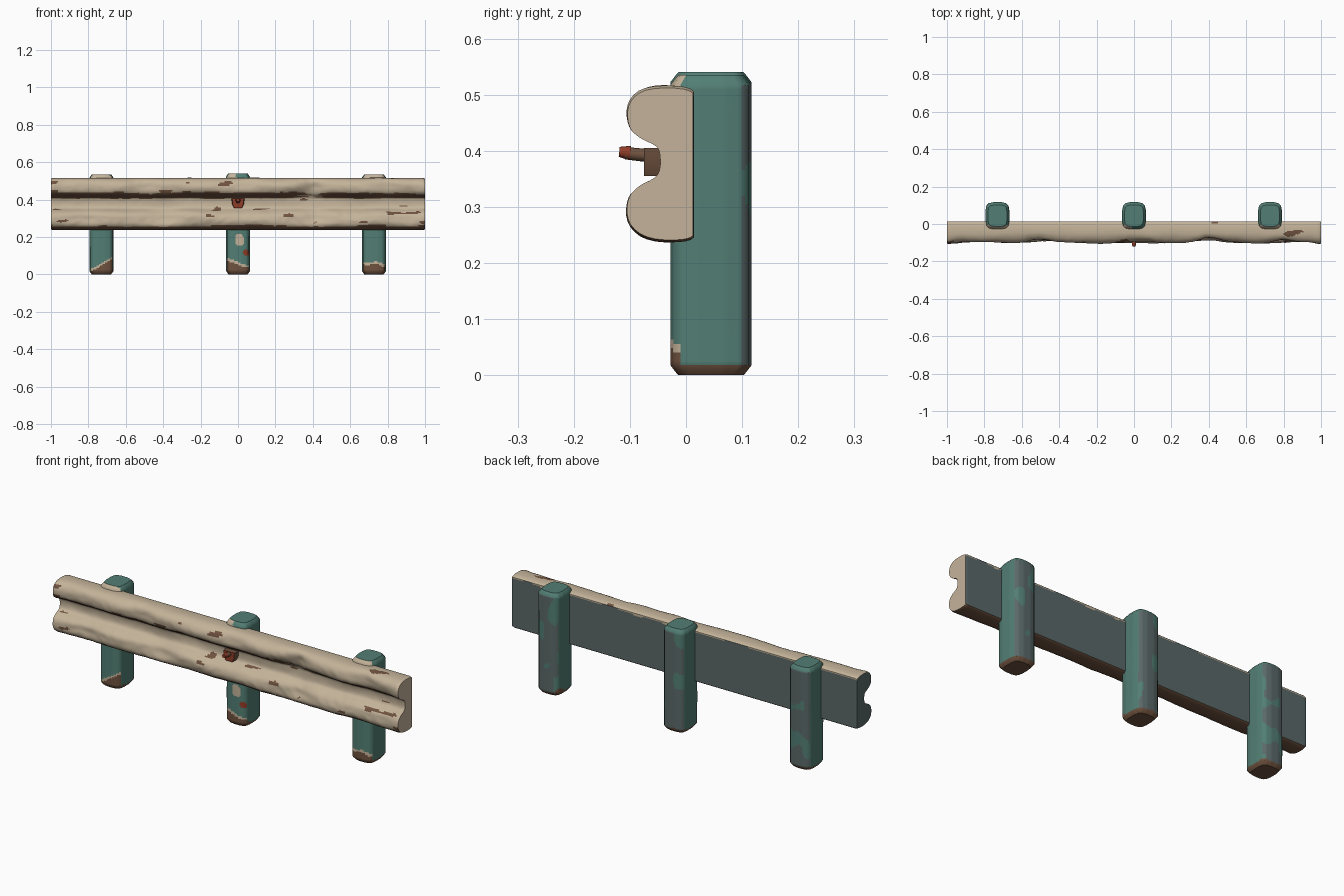
import bpy, bmesh, math
from mathutils import Vector, Matrix, noise

if "Cube" in bpy.data.objects:
    bpy.data.objects.remove(bpy.data.objects["Cube"])


def make_material(name, rgb):
    m = bpy.data.materials.new(name)
    m.use_nodes = True
    m.diffuse_color = (*rgb, 1)
    bsdf = m.node_tree.nodes["Principled BSDF"]
    bsdf.inputs["Base Color"].default_value = (*rgb, 1)
    bsdf.inputs["Roughness"].default_value = 0.8
    return m


BEIGE, TEAL, BROWN, GREY, RED = range(5)
MATERIALS = [
    make_material("beige paint", (0.55, 0.45, 0.32)),
    make_material("teal paint", (0.085, 0.21, 0.175)),
    make_material("brown rust", (0.16, 0.085, 0.05)),
    make_material("bare grey metal", (0.105, 0.14, 0.14)),
    make_material("red rust", (0.28, 0.045, 0.02)),
]


def wobble(x, y, z, seed=0):
    return noise.noise(Vector((x + seed * 7.3, y + seed * 3.1, z)))


def round_corners(pts, times):
    """Corner cutting on a closed outline."""
    for _ in range(times):
        out = []
        for i, p in enumerate(pts):
            q = pts[(i + 1) % len(pts)]
            out += [p.lerp(q, 0.25), p.lerp(q, 0.75)]
        pts = out
    return pts


def densify(pts, step):
    """Split the long edges of a closed outline."""
    out = []
    for i, p in enumerate(pts):
        q = pts[(i + 1) % len(pts)]
        n = max(1, round((q - p).length / step))
        out += [p.lerp(q, k / n) for k in range(n)]
    return out


def finish(name, bm, rule):
    bmesh.ops.recalc_face_normals(bm, faces=bm.faces)
    for f in bm.faces:
        f.material_index = rule(f.calc_center_median(), f.normal)
    mesh = bpy.data.meshes.new(name)
    bm.to_mesh(mesh)
    bm.free()
    for m in MATERIALS:
        mesh.materials.append(m)
    ob = bpy.data.objects.new(name, mesh)
    bpy.context.collection.objects.link(ob)
    bpy.ops.object.select_all(action="DESELECT")
    ob.select_set(True)
    bpy.context.view_layer.objects.active = ob
    bpy.ops.object.shade_smooth_by_angle(angle=math.radians(40))
    return ob


def loft(name, outline, stations, place, rule):
    """Sweep an outline through (position, scale) stations and cap it."""
    centre = sum(outline, Vector((0, 0))) / len(outline)
    bm = bmesh.new()
    rings = []
    for t, s in stations:
        ring = [centre + (p - centre) * s for p in outline]
        rings.append([bm.verts.new(place(t, p)) for p in ring])
    n = len(outline)
    for a, b in zip(rings, rings[1:]):
        for i in range(n):
            j = (i + 1) % n
            bm.faces.new((a[i], a[j], b[j], b[i]))
    bm.faces.new(rings[0])
    bm.faces.new(rings[-1])
    return finish(name, bm, rule)


def stations(lo, hi, count, edge, shrink):
    """Even stations with rounded-off ends."""
    ends = [(0, shrink), (edge * 0.3, (1 + shrink * 2) / 3), (edge, 1)]
    mid = [(lo + edge + (hi - lo - 2 * edge) * k / count, 1)
           for k in range(1, count)]
    return ([(lo + d, s) for d, s in ends] + mid
            + [(hi - d, s) for d, s in reversed(ends)])


# Rail: double-ridged profile in (y, z), dented along its length
half = [(0.014, 0.515), (-0.072, 0.517), (-0.106, 0.49), (-0.106, 0.445),
        (-0.085, 0.424), (-0.052, 0.41), (-0.046, 0.395)]
lower = [(-0.046, 0.365), (-0.056, 0.35), (-0.084, 0.338), (-0.107, 0.315),
         (-0.107, 0.267), (-0.068, 0.237), (0.014, 0.237)]
rail_profile = [Vector(p) for p in
                [(0.014, 0.49)] + half + lower + [(0.014, 0.26)]]
rail_outline = densify(round_corners(rail_profile, 2), 0.007)

# Dents: x, z, width, height, depth
DENTS = [(0.4, 0.46, 0.06, 0.05, 0.03), (0.32, 0.43, 0.08, 0.03, 0.02),
         (0.42, 0.31, 0.07, 0.04, 0.025), (-0.38, 0.31, 0.09, 0.05, 0.022),
         (-0.52, 0.47, 0.07, 0.04, 0.015), (0.05, 0.48, 0.08, 0.04, 0.014),
         (0.8, 0.46, 0.07, 0.05, 0.014), (-0.8, 0.3, 0.08, 0.04, 0.013)]


def place_rail(t, p):
    y, z = p
    front = min(1, max(0, (-0.02 - y) / 0.06))
    push = 0.006 + 0.011 * wobble(t * 5, 0, z * 14)
    push += 0.004 * abs(wobble(t * 17, 1, z * 22))
    for dx, dz, w, h, d in DENTS:
        push += d * math.exp(-((t - dx) / w) ** 2 - ((z - dz) / h) ** 2)
    inside = min(1, max(0, (0.99 - abs(t)) / 0.05))
    sag = 0.004 * wobble(t * 6, 5, 0) * inside * front
    return Vector((t, y + max(push, 0) * front * inside, z + sag))


def colour_rail(c, n):
    chip = wobble(c.x * 9, c.y * 20, c.z * 30, 2)
    if n.x < -0.7:
        return GREY
    if n.y > 0.75:
        return BEIGE if c.z > 0.5 + 0.01 * chip else GREY
    if c.x < -0.965 and 0.42 < c.z < 0.5 and chip > -0.1 and n.y < 0:
        return BROWN
    if n.z < -0.62 + 0.2 * chip and abs(n.x) < 0.7:
        return BROWN
    if chip > 0.52 and abs(n.x) < 0.7:
        return BROWN
    return BEIGE


loft("rail", rail_outline, stations(-1, 1, 220, 0.012, 0.97),
     place_rail, colour_rail)


# Posts: rounded upright bars with worn feet
def add_post(name, cx, height, slope, seed):
    corners = [(-0.064, -0.028), (0.064, -0.028), (0.064, 0.117), (-0.064, 0.117)]
    box = [Vector(p) for p in corners]
    cut = []
    for i, p in enumerate(box):
        for q in (box[i - 1], box[(i + 1) % 4]):
            cut.append(p + (q - p).normalized() * 0.024)
    outline = densify(round_corners(cut, 1), 0.007)

    def place(t, p):
        lump = 1 + 0.02 * wobble(p.x * 8, p.y * 8, t * 5, seed)
        return Vector((cx + p.x * lump, p.y, t))

    def colour(c, n):
        x = c.x - cx
        patch = wobble(x * 14, c.y * 14, c.z * 9, seed)
        worn = 0.05 + slope * x + 0.025 * patch
        if n.z < -0.5:
            return BROWN
        if c.z < 0.012 + 0.05 * patch and abs(n.z) < 0.9:
            return BROWN
        if n.y < -0.5:
            if c.z < worn:
                return BROWN
            if c.z < worn + 0.014:
                return BEIGE
            if c.z > height - 0.035 + 0.03 * patch and seed != 2 and n.z < 0.7:
                return BEIGE
            if seed == 2:
                if math.hypot(x - 0.005, c.z - 0.185) < 0.026 + 0.02 * patch:
                    return BEIGE
                if math.hypot(x - 0.043, c.z - 0.115) < 0.016:
                    return RED
                if c.z > 0.5 and x < -0.01:
                    return BEIGE
        if n.y > 0.45 and n.z < 0.6 and patch < 0.22:
            return GREY
        return TEAL

    loft(name, outline, stations(0, height, 66, 0.018, 0.8), place, colour)


add_post("right_post", -0.73, 0.535, 0.5, 1)
add_post("middle_post", 0.0, 0.54, -0.3, 2)
add_post("left_post", 0.727, 0.535, -0.35, 3)


# Bolt sticking out of the groove
def add_cylinder(name, sides, r1, r2, length, centre, tilt, colour):
    bm = bmesh.new()
    spin = Matrix.Rotation(math.radians(90 + tilt), 4, "X")
    bmesh.ops.create_cone(bm, cap_ends=True, segments=sides, radius1=r1,
                          radius2=r2, depth=length,
                          matrix=Matrix.Translation(centre) @ spin)
    finish(name, bm, lambda c, n: colour)


def add_bracket():
    bm = bmesh.new()
    shape = [(-0.035, 0.405), (0.035, 0.405), (0.032, 0.375),
             (0.022, 0.355), (-0.022, 0.355), (-0.032, 0.375)]
    back = [bm.verts.new((x, -0.04, z)) for x, z in shape]
    front = [bm.verts.new((x * 0.9, -0.075, z)) for x, z in shape]
    for i in range(len(shape)):
        j = (i + 1) % len(shape)
        bm.faces.new((back[i], back[j], front[j], front[i]))
    bm.faces.new(front)
    bm.faces.new(back)
    finish("bolt_bracket", bm, lambda c, n: RED if n.y < -0.5 else BROWN)


add_bracket()
add_cylinder("bolt_shaft", 10, 0.012, 0.011, 0.05, (0, -0.083, 0.393), -6, BROWN)
add_cylinder("bolt_tip", 10, 0.013, 0.009, 0.02, (0, -0.109, 0.397), -6, RED)
